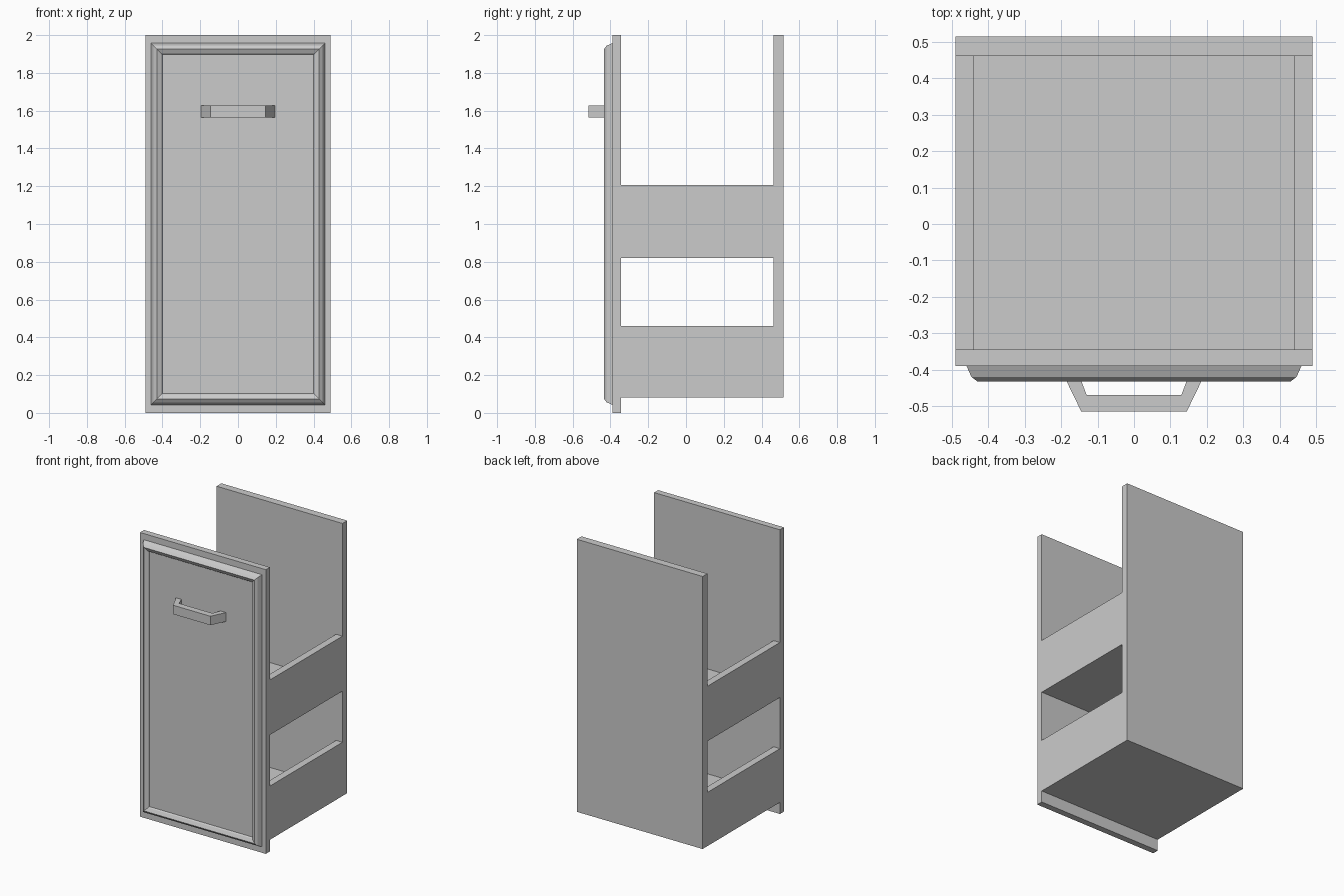
import bpy
import bmesh

old = bpy.data.objects.get("Cube")
if old:
    bpy.data.objects.remove(old, do_unlink=True)

grey = bpy.data.materials.new("plain grey")
grey.use_nodes = True
colour = (0.6, 0.6, 0.6, 1)
grey.diffuse_color = colour
grey.node_tree.nodes["Principled BSDF"].inputs["Base Color"].default_value = colour


def finish(name, bm):
    bmesh.ops.recalc_face_normals(bm, faces=bm.faces)
    mesh = bpy.data.meshes.new(name)
    bm.to_mesh(mesh)
    bm.free()
    mesh.materials.append(grey)
    obj = bpy.data.objects.new(name, mesh)
    bpy.context.collection.objects.link(obj)
    return obj


def box(name, x, y, z):
    bm = bmesh.new()
    bmesh.ops.create_cube(bm, size=1)
    for v in bm.verts:
        v.co = [r[0] + (c + 0.5) * (r[1] - r[0]) for c, r in zip(v.co, (x, y, z))]
    return finish(name, bm)


W, WALL = 0.49, 0.05
FRONT, FRONT_IN, BACK_IN, BACK = -0.39, -0.345, 0.462, 0.515
BASE = 0.082

# Tall front and back boards
box("front_board", (-W, W), (FRONT, FRONT_IN), (0, 2))
box("back_board", (-W, W), (BACK_IN, BACK), (BASE, 2))

# Two trays, each with a floor and a pair of side walls
for tray, low, high in (("lower", BASE, 0.46), ("upper", 0.82, 1.207)):
    box(tray + "_tray_floor", (WALL - W, W - WALL), (FRONT_IN, BACK_IN), (low, low + WALL))
    for side, s in (("left", 1), ("right", -1)):
        x = sorted((s * (W - WALL), s * W))
        box(f"{tray}_tray_{side}_wall", x, (FRONT_IN, BACK_IN), (low, high))

# Moulded door face: mitred rectangular rings of (half width, depth)
profile = [(0.46, FRONT), (0.447, -0.42), (0.43, -0.433),
           (0.406, -0.421), (0.40, -0.412)]
bm = bmesh.new()
rings = []
for hw, y in profile:
    hz = hw + 0.497
    rings.append([bm.verts.new((sx * hw, y, 1.0 + sz * hz))
                  for sx, sz in ((-1, -1), (1, -1), (1, 1), (-1, 1))])
for a, b in zip(rings, rings[1:]):
    for i in range(4):
        j = (i + 1) % 4
        bm.faces.new((a[i], a[j], b[j], b[i]))
bm.faces.new(rings[0])
bm.faces.new(rings[-1])
finish("door_moulding", bm)

# Angular pull handle: half outline mirrored, then extruded upwards
outer = [(-0.195, -0.412), (-0.145, -0.515)]
inner = [(-0.13, -0.47), (-0.152, -0.412)]


def mirrored(points):
    return points + [(-x, y) for x, y in reversed(points)]


outline = mirrored(outer) + list(reversed(mirrored(list(reversed(inner)))))
bm = bmesh.new()
face = bm.faces.new([bm.verts.new((x, y, 1.565)) for x, y in outline])
top = bmesh.ops.extrude_face_region(bm, geom=[face])["geom"]
bmesh.ops.translate(bm, vec=(0, 0, 0.063),
                    verts=[g for g in top if isinstance(g, bmesh.types.BMVert)])
finish("pull_handle", bm)
